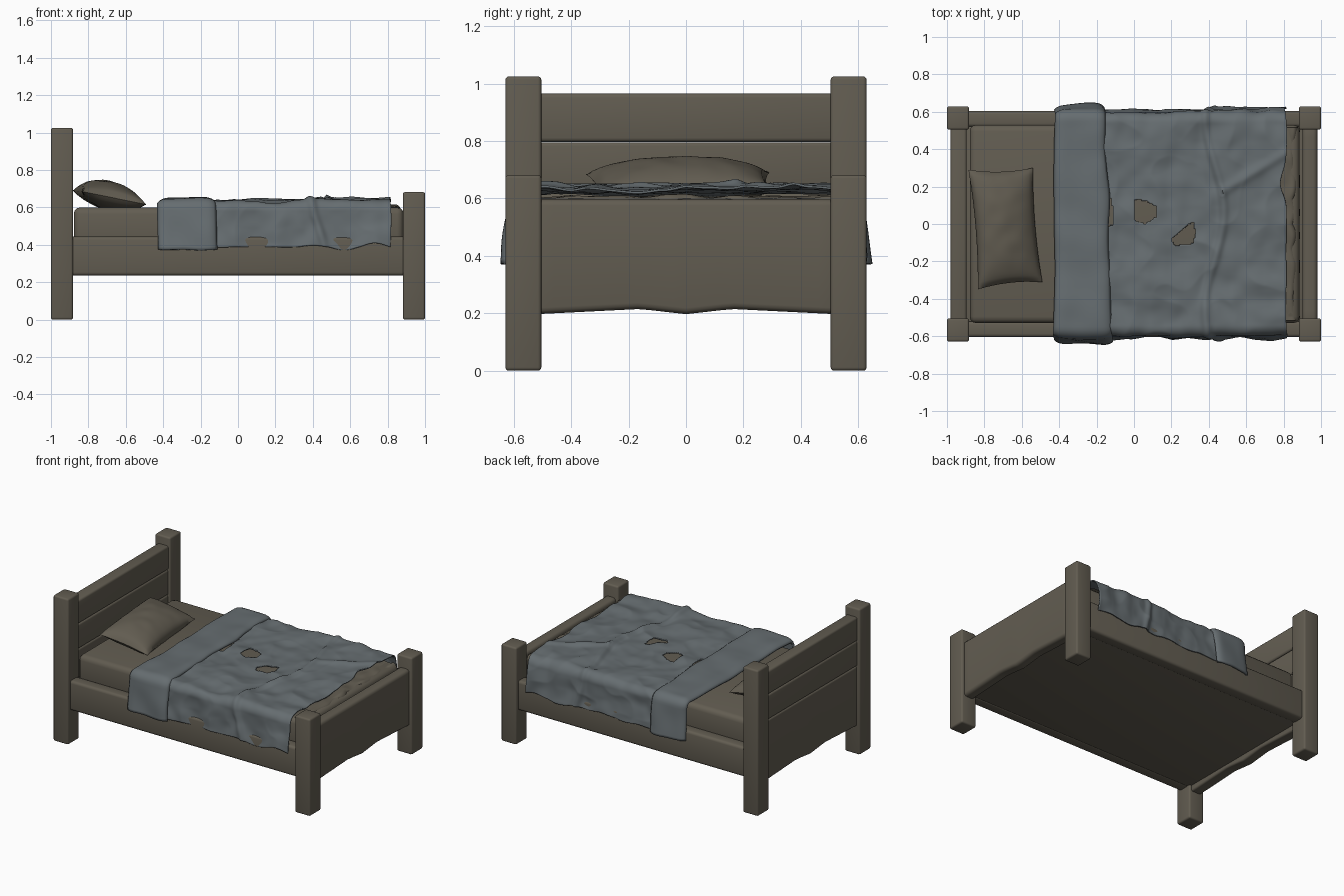
import bpy, bmesh, math
from mathutils import Vector, noise

if "Cube" in bpy.data.objects:
    bpy.data.objects.remove(bpy.data.objects["Cube"])


def material(name, rgb):
    m = bpy.data.materials.new(name)
    m.diffuse_color = (*rgb, 1)
    m.use_nodes = True
    m.node_tree.nodes["Principled BSDF"].inputs["Base Color"].default_value = m.diffuse_color
    return m


BROWN = material("weathered_brown", (0.122, 0.108, 0.082))
GREY = material("blanket_grey", (0.132, 0.153, 0.163))


def finish(name, bm, mat, angle=35):
    me = bpy.data.meshes.new(name)
    bmesh.ops.recalc_face_normals(bm, faces=bm.faces[:])
    bm.to_mesh(me)
    bm.free()
    me.materials.append(mat)
    ob = bpy.data.objects.new(name, me)
    bpy.context.collection.objects.link(ob)
    bpy.ops.object.select_all(action='DESELECT')
    ob.select_set(True)
    bpy.context.view_layer.objects.active = ob
    bpy.ops.object.shade_smooth_by_angle(angle=math.radians(angle))
    return ob


def box(name, x, y, z, bevel=0.015, wavy=False):
    bm = bmesh.new()
    bmesh.ops.create_cube(bm, size=1)
    for v in bm.verts:
        v.co = Vector([(a + b) / 2 + c * (b - a) for (a, b), c in zip((x, y, z), v.co)])
    bmesh.ops.bevel(bm, geom=bm.edges[:], offset=bevel, segments=3, profile=0.5, affect='EDGES')
    if wavy:  # uneven worn lower edge
        for i in range(-11, 12):
            bmesh.ops.bisect_plane(bm, geom=bm.verts[:] + bm.edges[:] + bm.faces[:],
                                   plane_co=(0, i * 0.042, 0), plane_no=(0, 1, 0))
        for v in bm.verts:
            if v.co.z < (z[0] + z[1]) / 2:
                a = abs(v.co.y)
                v.co.z += 0.018 * (a / 0.16 if a < 0.16 else max(0, 1 - (a - 0.16) / 0.36))
    return finish(name, bm, BROWN)


def grid(bm, nu, nv, fn):
    vs = [[bm.verts.new(fn(i / nu, j / nv)) for j in range(nv + 1)] for i in range(nu + 1)]
    for i in range(nu):
        for j in range(nv):
            bm.faces.new((vs[i][j], vs[i + 1][j], vs[i + 1][j + 1], vs[i][j + 1]))


# Frame: posts, rails and base, mirrored left and right
for s, side in ((-1, "front"), (1, "back")):
    span = sorted((s * 0.504, s * 0.629))
    box("head_post_" + side, (-1, -0.882), span, (0, 1.025), 0.012)
    box("foot_post_" + side, (0.882, 1), span, (0, 0.682), 0.012)
    box("side_rail_" + side, (-0.92, 0.92), sorted((s * 0.52, s * 0.605)), (0.235, 0.443), 0.018)
box("bed_base", (-0.92, 0.92), (-0.55, 0.55), (0.238, 0.42), 0.005)

# Headboard planks and footboard
box("headboard_top_plank", (-0.98, -0.895), (-0.53, 0.53), (0.797, 0.965), 0.014)
box("headboard_middle_plank", (-0.978, -0.897), (-0.53, 0.53), (0.62, 0.795), 0.012)
box("headboard_lower_panel", (-0.976, -0.899), (-0.53, 0.53), (0.197, 0.618), 0.012, True)
box("footboard", (0.9, 0.98), (-0.53, 0.53), (0.197, 0.597), 0.022, True)

# Mattress and the rumpled sheet at its foot
box("mattress", (-0.878, 0.885), (-0.53, 0.53), (0.38, 0.6), 0.035)


def sheet(u, v):
    y = -0.515 + 1.03 * v
    wave = abs(math.sin(y * 17 + math.sin(y * 9)))
    x = 0.7 + u * (0.17 + 0.018 * wave)
    z = 0.606 + 0.016 * noise.noise((x * 14, y * 9, 2))
    if u > 0.8:
        z -= 0.07 * ((u - 0.8) / 0.2) ** 2
    return (x, y, z)


bm = bmesh.new()
grid(bm, 16, 70, sheet)
finish("rumpled_sheet", bm, BROWN, 60)

# Pillow: puffed quad with pinched edges, one side resting on the headboard
corners = [Vector(c) for c in ((-0.885, 0.29, 0.69), (-0.54, 0.3, 0.625),
                               (-0.49, -0.31, 0.615), (-0.835, -0.35, 0.685))]


def pillow_side(sign):
    def fn(u, v):
        a, b = 2 * u - 1, 2 * v - 1
        a2, b2 = a * (1 - 0.08 * (1 - b * b)), b * (1 - 0.05 * (1 - a * a))
        u, v = (a2 + 1) / 2, (b2 + 1) / 2
        p = corners[0].lerp(corners[1], u).lerp(corners[3].lerp(corners[2], u), v)
        puff = max(0, (1 - a ** 2) * (1 - abs(b) ** 2.4)) ** 0.5
        p.z += sign * puff * (0.087 if sign > 0 else 0.068)
        p.z += 0.006 * puff * noise.noise((p.x * 12, p.y * 12, 0))
        p.z = max(p.z, 0.598)
        return p
    return fn


bm = bmesh.new()
grid(bm, 28, 36, pillow_side(1))
grid(bm, 28, 36, pillow_side(-1))
bmesh.ops.remove_doubles(bm, verts=bm.verts[:], dist=0.0005)
finish("pillow", bm, BROWN, 60)


def drape(t, top, out, hem, flare):
    """Cross-section over the bed: returns point and outward direction in y, z."""
    s, a, r = (1 if t >= 0 else -1), abs(t), 0.05
    flat = out - r
    if a < 0.66:
        return s * flat * a / 0.66, top, 0, 1
    if a < 0.76:
        q = (a - 0.66) / 0.1 * math.pi / 2
        return s * (flat + r * math.sin(q)), top - r + r * math.cos(q), s * math.sin(q), math.cos(q)
    k = (a - 0.76) / 0.24
    return s * (out + flare * k), top - r + (hem - top + r) * k, s, 0


def bump(d, w):
    return math.exp(-(d / w) ** 2)


def blanket(u, v):
    t = 2 * v - 1
    side = 3 if t > 0 else 8
    hem = 0.388 + 0.03 * noise.noise((u * 6, side, 1))
    end = 0.815 + 0.015 * noise.noise((t * 3, 4, 7)) - 0.035 * bump(t - 0.26, 0.1)
    x = -0.19 + u * (end + 0.19)
    y, z, ny, nz = drape(t, 0.628, 0.592, hem, 0.016)
    # soft creases, a long ridge and the doubled layer near the foot
    p = Vector((x * 5, t * 4, 3))
    d = 0.016 * noise.noise(p) + 0.007 * noise.noise(p * 2.3)
    d += 0.006 * (1 - abs(noise.noise((x * 4 + t * 2, t * 4 - x * 2, 9))) * 3)
    ridge = 0.43 + 0.05 * math.sin(t * 5 + 1.2)
    d += 0.015 * bump(x - ridge, 0.022)
    d += 0.01 * bump(y - 0.25 - 0.6 * (x - 0.6), 0.03) * (x > ridge)
    d += 0.01 / (1 + math.exp(-(x - ridge) * 80)) * (0.5 + 0.5 * math.tanh(t * 6))
    d = max(d, -0.014)
    return (x, y + ny * d, z + nz * d)


def in_poly(x, y, pts):
    c = False
    for (x1, y1), (x2, y2) in zip(pts, pts[1:] + pts[:1]):
        if (y1 > y) != (y2 > y) and x < (x2 - x1) * (y - y1) / (y2 - y1) + x1:
            c = not c
    return c


# Blanket with torn holes
holes = [[(0.0, 0.02), (0.06, 0.0), (0.12, 0.04), (0.12, 0.09), (0.06, 0.125), (0.0, 0.13)],
         [(0.2, -0.08), (0.22, -0.115), (0.315, -0.105), (0.33, -0.05), (0.315, 0.01), (0.28, -0.01)],
         [(-0.2, 0.3), (-0.145, 0.24), (-0.11, 0.06), (-0.11, 0.0), (-0.2, -0.05)]]
bm = bmesh.new()
grid(bm, 130, 240, blanket)
torn = [f for f in bm.faces if f.calc_center_median().z > 0.59 and
        any(in_poly(*f.calc_center_median().xy, h) for h in holes)]
bmesh.ops.delete(bm, geom=torn, context='FACES')
ob = finish("blanket", bm, GREY, 60)
mod = ob.modifiers.new("thickness", 'SOLIDIFY')
mod.thickness, mod.offset = 0.008, 0


# Turned-down fold of the blanket
def fold(u, v):
    t = 2 * v - 1
    left = -0.422 + 0.012 * noise.noise((t * 2, 5, 1))
    right = -0.14 - 0.025 * t + 0.015 * noise.noise((t * 3, 1, 4))
    x = left + u * (right - left)
    hem = 0.374 + 0.012 * noise.noise((u * 2, t, 6))
    y, z, ny, nz = drape(t, 0.636, 0.603, hem, 0.026)
    d = 0.01 * noise.noise((x * 6, t * 5, 12)) + 0.012 * u
    d -= 0.02 * (abs(2 * u - 1) ** 8)
    return (x, y + ny * d, z + nz * d)


bm = bmesh.new()
grid(bm, 24, 110, fold)
ob = finish("blanket_fold", bm, GREY, 60)
mod = ob.modifiers.new("thickness", 'SOLIDIFY')
mod.thickness, mod.offset = 0.016, 0
